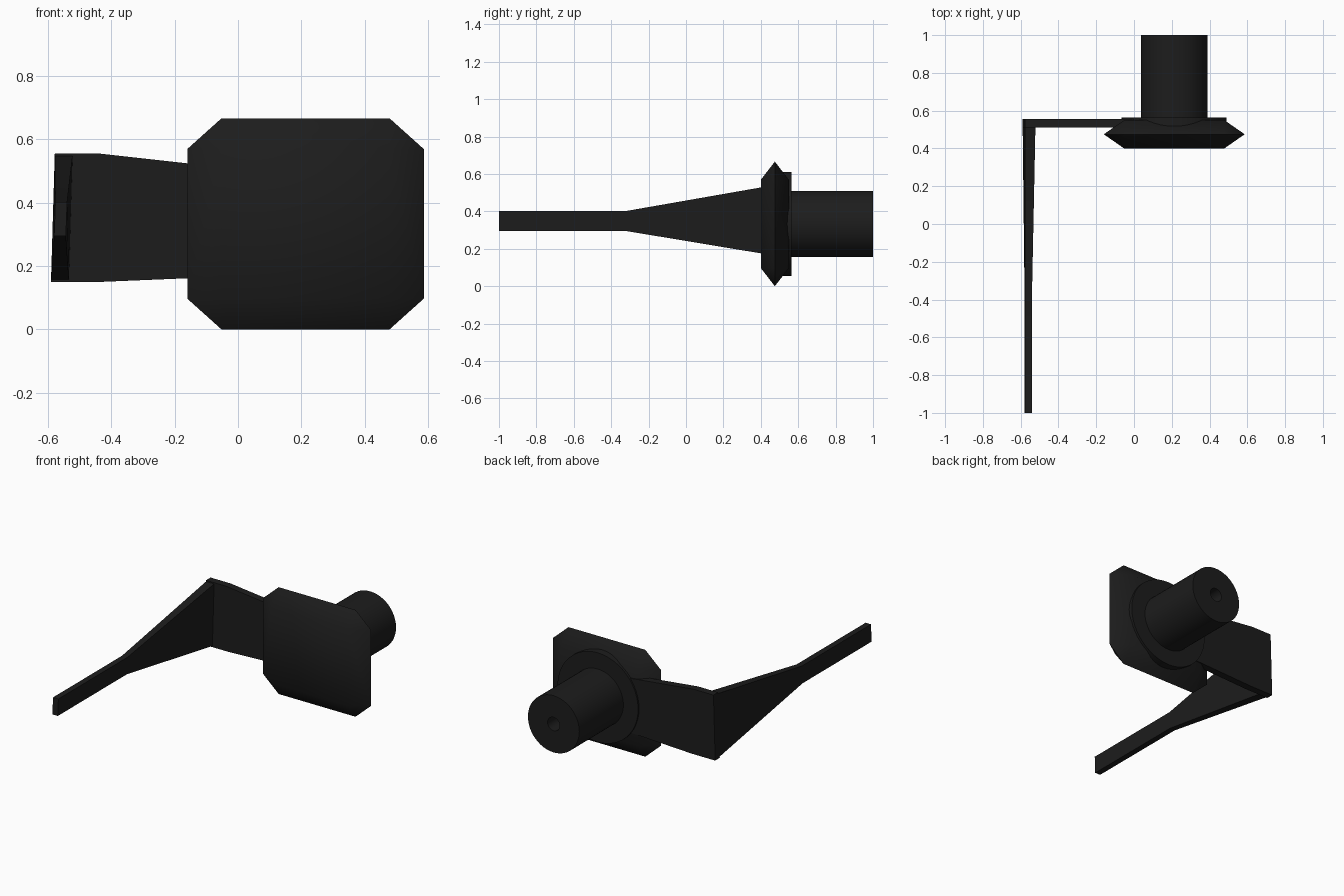
import bpy, bmesh
from math import radians
from mathutils import Matrix, Vector

if "Cube" in bpy.data.objects:
    bpy.data.objects.remove(bpy.data.objects["Cube"])

CX, CZ = 0.213, 0.333   # axis of the pin and plate
mat = bpy.data.materials.new("dark_metal")
mat.diffuse_color = (0.012, 0.012, 0.012, 1)
mat.use_nodes = True
mat.node_tree.nodes["Principled BSDF"].inputs["Base Color"].default_value = mat.diffuse_color


def finish(bm, name, angle=30):
    bmesh.ops.remove_doubles(bm, verts=bm.verts, dist=1e-5)
    bmesh.ops.recalc_face_normals(bm, faces=bm.faces)
    me = bpy.data.meshes.new(name)
    bm.to_mesh(me)
    bm.free()
    ob = bpy.data.objects.new(name, me)
    bpy.context.collection.objects.link(ob)
    me.materials.append(mat)
    bpy.ops.object.select_all(action='DESELECT')
    ob.select_set(True)
    bpy.context.view_layer.objects.active = ob
    bpy.ops.object.shade_smooth_by_angle(angle=radians(angle))
    return ob


def lathe(name, profile, steps=48):
    """Spin (radius, y) points about the pin axis."""
    bm = bmesh.new()
    vs = [bm.verts.new((CX + r, y, CZ)) for r, y in profile]
    es = [bm.edges.new(p) for p in zip(vs, vs[1:])]
    bmesh.ops.spin(bm, geom=vs + es, cent=(CX, 0, CZ), axis=(0, 1, 0),
                   angle=radians(360), steps=steps)
    return finish(bm, name)


def loft(name, sections):
    """Skin a series of four-point sections and cap the ends."""
    bm = bmesh.new()
    rings = [[bm.verts.new(p) for p in s] for s in sections]
    for a, b in zip(rings, rings[1:]):
        for i in range(4):
            j = (i + 1) % 4
            bm.faces.new((a[i], a[j], b[j], b[i]))
    bm.faces.new(rings[0])
    bm.faces.new(rings[-1])
    return finish(bm, name, 10)


# Pad plate: octagonal rim bevelled to smaller rectangles front and back
bm = bmesh.new()
w, h, W, H = 0.265, 0.236, 0.373, 0.333
for y in (0.40, 0.55):
    for x, z, yy in [(w, h, y), (W, h, 0.475), (w, H, 0.475)]:
        for sx in (-1, 1):
            for sz in (-1, 1):
                bm.verts.new((CX + sx * x, yy, CZ + sz * z))
bmesh.ops.remove_doubles(bm, verts=bm.verts, dist=1e-5)
bmesh.ops.convex_hull(bm, input=bm.verts)
bmesh.ops.dissolve_limit(bm, angle_limit=radians(1), verts=bm.verts, edges=bm.edges)
finish(bm, "pad_plate", 40)

# Round flange behind the plate
lathe("flange", [(0, 0.47), (0.278, 0.47), (0.278, 0.565), (0, 0.565)])

# Pin with a small hole in its end
lathe("pin", [(0, 0.55), (0.177, 0.55), (0.177, 1.0), (0.042, 1.0),
              (0.042, 0.90), (0, 0.90)])

# Side arm from the flange to the bend: (x bottom, z bottom, x top, z top)
loft("side_arm", [[(xb, 0.51, zb), (xb, 0.555, zb), (xt, 0.555, zt), (xt, 0.51, zt)]
                  for xb, zb, xt, zt in [(-0.59, 0.15, -0.578, 0.555),
                                         (-0.43, 0.15, -0.44, 0.555),
                                         (0.0, 0.168, 0.0, 0.506)]])

# Long tapered lever: (y, outer x, inner x, lean, z bottom, z top)
loft("lever", [[(xo - d, y, zb), (xi - d, y, zb), (xi + d, y, zt), (xo + d, y, zt)]
               for y, xo, xi, d, zb, zt in [(0.555, -0.584, -0.527, 0.006, 0.15, 0.555),
                                            (-0.32, -0.578, -0.541, 0.002, 0.295, 0.402),
                                            (-1.0, -0.578, -0.541, 0.002, 0.295, 0.402)]])
